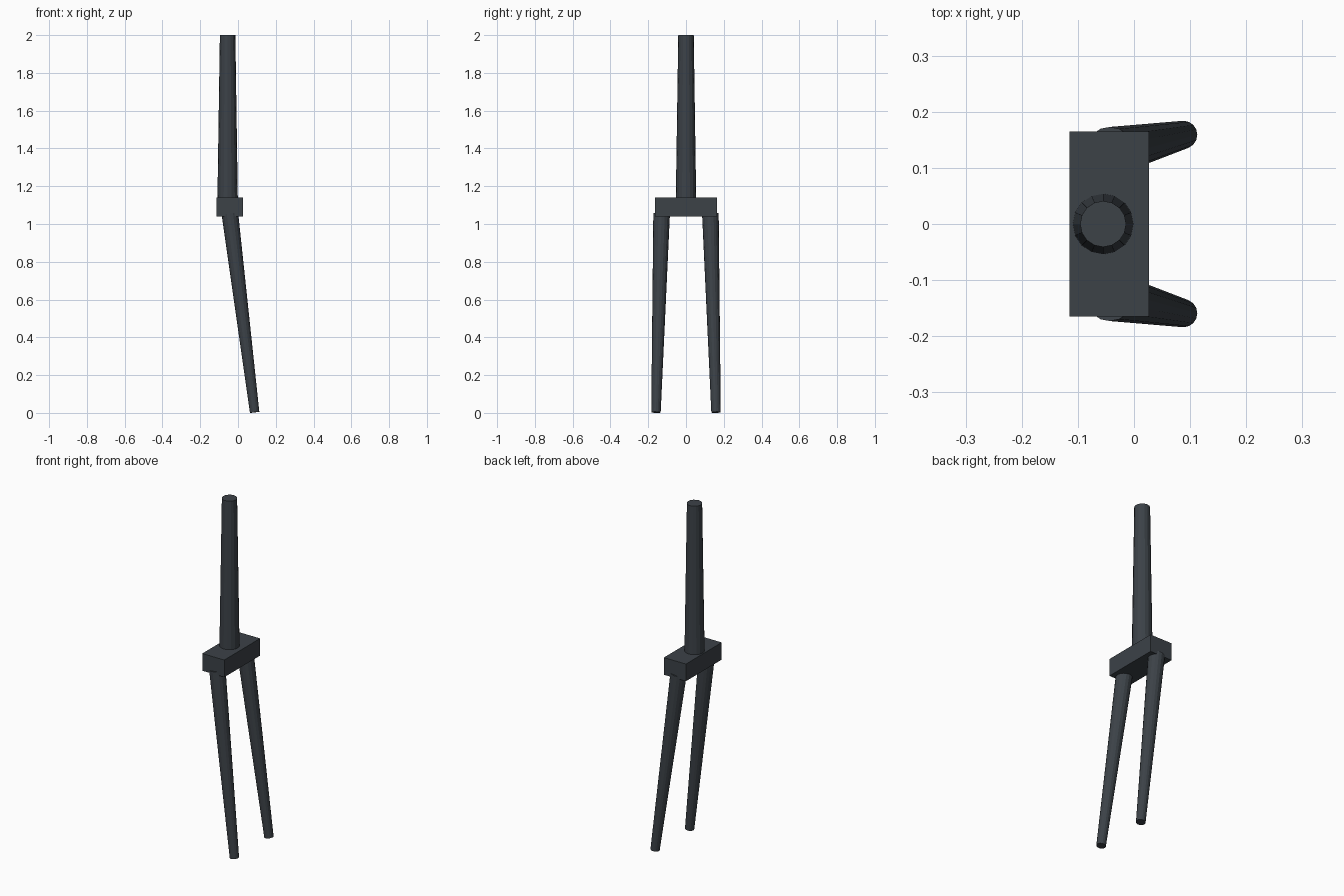
import bpy
from mathutils import Vector

cube = bpy.data.objects.get("Cube")
if cube:
    bpy.data.objects.remove(cube, do_unlink=True)

dark = bpy.data.materials.new("charcoal")
dark.use_nodes = True
colour = (0.045, 0.054, 0.064, 1)
dark.diffuse_color = colour
dark.node_tree.nodes["Principled BSDF"].inputs["Base Color"].default_value = colour


def tapered_tube(name, bottom, top, r_bottom, r_top, sides=16):
    """Solid tapered tube running between two points."""
    a, b = Vector(bottom), Vector(top)
    axis = b - a
    bpy.ops.mesh.primitive_cone_add(vertices=sides, radius1=r_bottom, radius2=r_top,
                                    depth=axis.length, location=(a + b) / 2)
    ob = bpy.context.object
    ob.rotation_mode = 'QUATERNION'
    ob.rotation_quaternion = Vector((0, 0, 1)).rotation_difference(axis)
    ob.name = name
    ob.data.materials.append(dark)
    return ob


# Steerer column
tapered_tube("steerer_tube", (-0.055, 0, 1.13), (-0.055, 0, 2.0), 0.054, 0.041)

# Crown block
bpy.ops.mesh.primitive_cube_add(size=1, location=(-0.044, 0, 1.09))
crown = bpy.context.object
crown.name = "crown"
crown.scale = (0.142, 0.33, 0.1)
crown.data.materials.append(dark)

# Raked, splayed blades
for side, y in (("left", 1), ("right", -1)):
    tapered_tube(side + "_blade", (0.088, y * 0.159, 0.003),
                 (-0.043, y * 0.129, 1.055), 0.025, 0.044)
